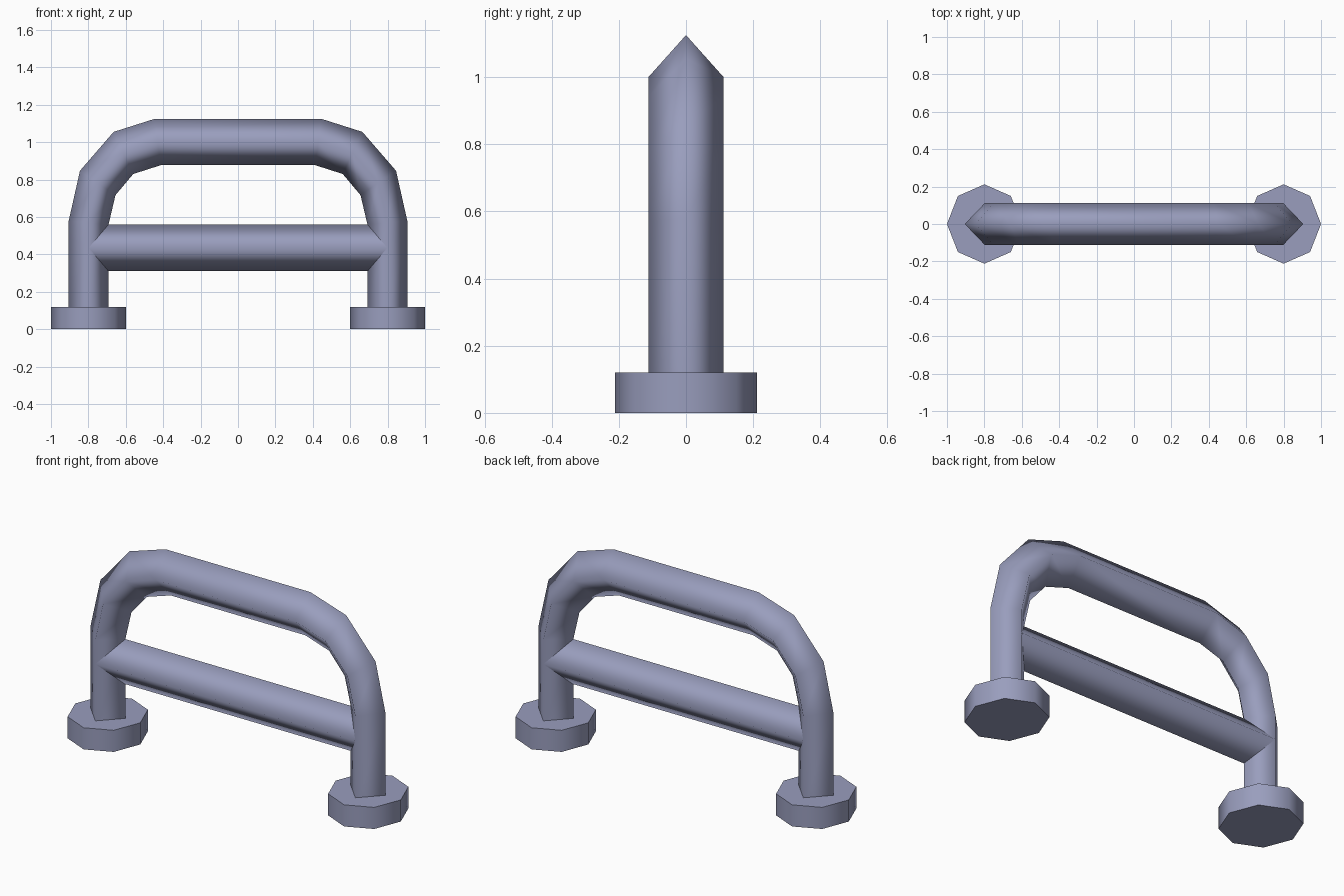
import bpy, bmesh, math

if "Cube" in bpy.data.objects:
    bpy.data.objects.remove(bpy.data.objects["Cube"])

paint = bpy.data.materials.new("lavender_grey")
paint.diffuse_color = (0.32, 0.34, 0.51, 1)
paint.use_nodes = True
paint.node_tree.nodes["Principled BSDF"].inputs["Base Color"].default_value = paint.diffuse_color


def finish(name, bm, angle):
    bmesh.ops.recalc_face_normals(bm, faces=bm.faces)
    mesh = bpy.data.meshes.new(name)
    bm.to_mesh(mesh)
    bm.free()
    mesh.materials.append(paint)
    obj = bpy.data.objects.new(name, mesh)
    bpy.context.collection.objects.link(obj)
    bpy.ops.object.select_all(action='DESELECT')
    obj.select_set(True)
    bpy.context.view_layer.objects.active = obj
    if angle is None:
        bpy.ops.object.shade_smooth()
    else:
        bpy.ops.object.shade_smooth_by_angle(angle=math.radians(angle))


def diamond_tube(name, stations, half_y):
    """Four-sided tube through (outer, inner) edge points in the xz plane."""
    bm = bmesh.new()
    rings = []
    for (ox, oz), (ix, iz) in stations:
        cx, cz = (ox + ix) / 2, (oz + iz) / 2
        pts = ((ox, 0, oz), (cx, half_y, cz), (ix, 0, iz), (cx, -half_y, cz))
        rings.append([bm.verts.new(p) for p in pts])
    for a, b in zip(rings, rings[1:]):
        for i in range(4):
            j = (i + 1) % 4
            bm.faces.new((a[i], a[j], b[j], b[i]))
    finish(name, bm, None)


# Bent hoop: right half from the foot up to the top rail, then mirrored
half = [((0.905, 0.06), (0.692, 0.06)),
        ((0.905, 0.58), (0.692, 0.56)),
        ((0.845, 0.847), (0.655, 0.717)),
        ((0.665, 1.055), (0.56, 0.83)),
        ((0.445, 1.125), (0.413, 0.877))]
mirrored = [((-o[0], o[1]), (-i[0], i[1])) for o, i in reversed(half)]
diamond_tube("hoop", half + mirrored, 0.111)

# Straight crossbar between the legs
diamond_tube("crossbar", [((x, 0.56), (x, 0.31)) for x in (-0.795, 0.795)], 0.111)

# Octagonal feet
for side, x in (("left", -0.8), ("right", 0.8)):
    bm = bmesh.new()
    bmesh.ops.create_cone(bm, cap_ends=True, segments=8, radius1=1, radius2=1, depth=0.12)
    for v in bm.verts:
        v.co = (x + v.co.x * 0.2, v.co.y * 0.212, v.co.z + 0.06)
    finish(side + "_foot", bm, 50)
